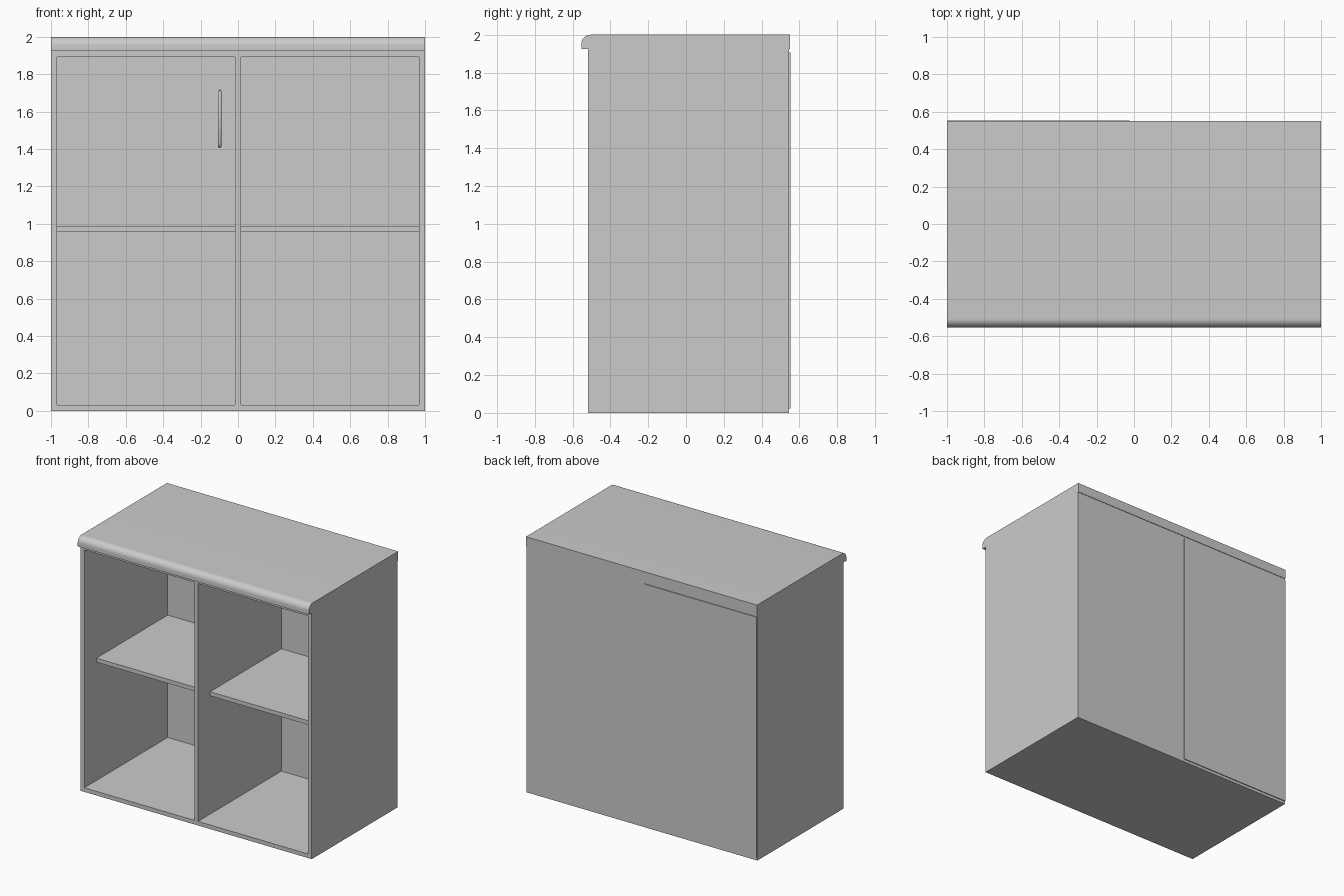
import bpy, bmesh, math

if "Cube" in bpy.data.objects:
    bpy.data.objects.remove(bpy.data.objects["Cube"])

def box(name, x0, x1, y0, y1, z0, z1):
    bm = bmesh.new()
    bmesh.ops.create_cube(bm, size=1)
    for v in bm.verts:
        v.co = (x1 if v.co.x > 0 else x0, y1 if v.co.y > 0 else y0, z1 if v.co.z > 0 else z0)
    me = bpy.data.meshes.new(name)
    bm.to_mesh(me)
    bm.free()
    ob = bpy.data.objects.new(name, me)
    bpy.context.collection.objects.link(ob)
    return ob

def smooth(ob):
    bpy.ops.object.select_all(action='DESELECT')
    ob.select_set(True)
    bpy.context.view_layer.objects.active = ob
    bpy.ops.object.shade_smooth_by_angle(angle=math.radians(35))

T = 0.032                      # board thickness
F, B, H = -0.517, 0.546, 1.925  # carcass front, back, height
IB = B - T                     # inner face of the back

# carcass boards
for side, s in (("left", -1), ("right", 1)):
    a, b = sorted((s, s * (1 - T)))
    box(side + "_side", a, b, F, B, 0, H)
    # recessed shelf in each bay
    a, b = sorted((s * T / 2, s * (1 - T)))
    box(side + "_shelf", a, b, F + 0.15, IB, 0.957, 0.989)
box("bottom_board", -1 + T, 1 - T, F, B, 0, T)
box("upper_board", -1 + T, 1 - T, F, B, H - T, H)
box("divider", -T / 2, T / 2, F, IB, T, H - T)
box("back_panel", -1 + T, 1 - T, IB, B, T, H - T)

# door panel standing slightly proud of the back
box("door_panel", -0.998, -0.024, B - 0.022, 0.553, 0.022, 1.905)

# worktop with rounded front edge
r, yf, yb, zt = 0.048, -0.553, 0.55, 2.0
profile = [(yb, H), (yb, zt)]
for i in range(13):
    a = math.pi / 2 * (1 + i / 12)
    profile.append((yf + r + r * math.cos(a), zt - r + r * math.sin(a)))
profile.append((yf, H))
bm = bmesh.new()
face = bm.faces.new([bm.verts.new((-1, y, z)) for y, z in profile])
ext = bmesh.ops.extrude_face_region(bm, geom=[face], use_keep_orig=True)
for v in ext["geom"]:
    if isinstance(v, bmesh.types.BMVert):
        v.co.x = 1
bmesh.ops.recalc_face_normals(bm, faces=bm.faces)
me = bpy.data.meshes.new("worktop")
bm.to_mesh(me)
bm.free()
top = bpy.data.objects.new("worktop", me)
bpy.context.collection.objects.link(top)
smooth(top)

# bow handle on the inner face of the door
cu = bpy.data.curves.new("handle", 'CURVE')
cu.dimensions = '3D'
cu.bevel_depth = 0.01
cu.bevel_resolution = 3
path = [(IB + 0.01, 1.415), (IB - 0.035, 1.415), (IB - 0.045, 1.428),
        (IB - 0.045, 1.692), (IB - 0.035, 1.705), (IB + 0.01, 1.705)]
sp = cu.splines.new('POLY')
sp.points.add(len(path) - 1)
for p, (y, z) in zip(sp.points, path):
    p.co = (-0.098, y, z, 1)
handle = bpy.data.objects.new("handle", cu)
bpy.context.collection.objects.link(handle)
